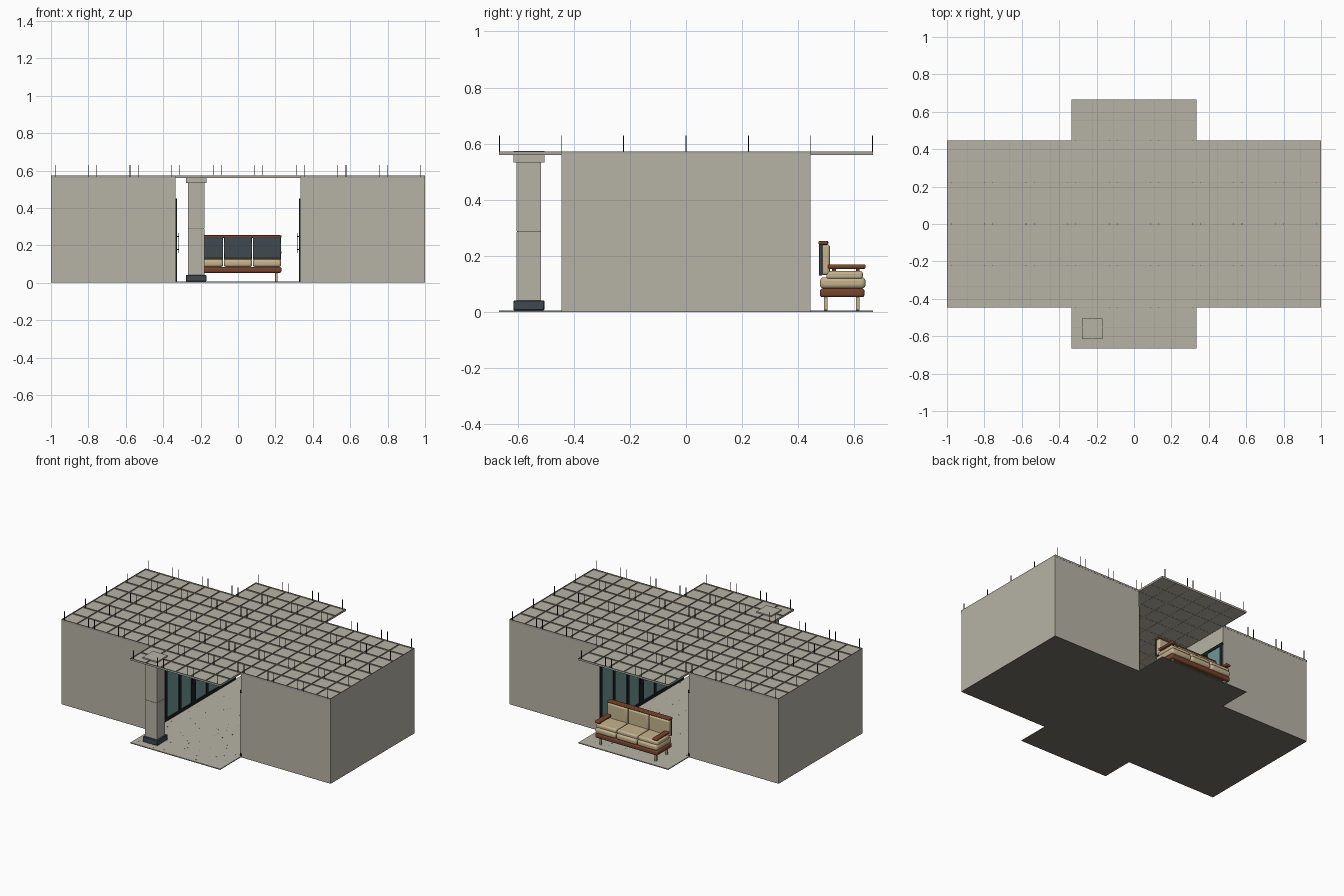
import bpy, bmesh, math, random
from mathutils import Matrix

if "Cube" in bpy.data.objects:
    bpy.data.objects.remove(bpy.data.objects["Cube"])


def material(name, r, g, b):
    m = bpy.data.materials.new(name)
    m.diffuse_color = (r, g, b, 1)
    m.use_nodes = True
    m.node_tree.nodes["Principled BSDF"].inputs["Base Color"].default_value = (r, g, b, 1)
    return m


PLASTER = material("warm_grey_plaster", 0.47, 0.45, 0.38)
METAL = material("grid_metal", 0.38, 0.37, 0.32)
UNDER = material("dark_slab", 0.17, 0.165, 0.14)
SLATE = material("slate_blue", 0.05, 0.065, 0.08)
BLACK = material("frame_black", 0.012, 0.014, 0.017)
GLASS = material("teal_glass", 0.16, 0.31, 0.30)
WOOD = material("red_brown_wood", 0.18, 0.058, 0.024)
FABRIC = material("beige_fabric", 0.56, 0.45, 0.27)

TILE = 1 / 9
MID, SIDE, FAR = 3 * TILE, 4 * TILE, 6 * TILE
TOP = 0.565


def boxes(name, mat, specs, bevel=0, segments=3):
    """One object from boxes given as (x0, x1, y0, y1, z0, z1)."""
    bm = bmesh.new()
    for x0, x1, y0, y1, z0, z1 in specs:
        place = Matrix.Translation(((x0 + x1) / 2, (y0 + y1) / 2, (z0 + z1) / 2))
        size = Matrix.Diagonal((abs(x1 - x0), abs(y1 - y0), abs(z1 - z0), 1))
        bmesh.ops.create_cube(bm, size=1, matrix=place @ size)
    mesh = bpy.data.meshes.new(name)
    bm.to_mesh(mesh)
    bm.free()
    mesh.materials.append(mat)
    ob = bpy.data.objects.new(name, mesh)
    bpy.context.collection.objects.link(ob)
    if bevel:
        mod = ob.modifiers.new("soft_edges", "BEVEL")
        mod.width, mod.segments = bevel, segments
        for o in bpy.context.selected_objects:
            o.select_set(False)
        ob.select_set(True)
        bpy.context.view_layer.objects.active = ob
        bpy.ops.object.shade_smooth_by_angle(angle=math.radians(40))
    return ob


def cross(z0, z1):
    """Plus-shaped slab: long middle bay and two wings."""
    return [(-MID, MID, -FAR, FAR, z0, z1)] + [
        (s * MID, s, -SIDE, SIDE, z0, z1) for s in (-1, 1)]


# Floor and its scattered flecks
boxes("floor_slab", UNDER, cross(0, 0.003))
boxes("floor_finish", PLASTER, cross(0.003, 0.006))
random.seed(4)
flecks = []
for _ in range(150):
    x, y = random.uniform(-0.32, 0.32), random.uniform(-0.65, 0.65)
    flecks.append((x, x + 0.004, y, y + 0.004, 0.006, 0.0065))
boxes("floor_flecks", SLATE, flecks)

# Ceiling tiles, grid bars and hanger rods
boxes("ceiling_tiles", PLASTER, cross(0.56, TOP))
bars = []
for j in range(-6, 7):
    half = 1 if abs(j) <= 4 else MID
    y = max(-FAR + 0.001, min(FAR - 0.001, j * TILE))
    bars.append((-half, half, y - 0.001, y + 0.001, 0.559, 0.572))
for i in range(-9, 10):
    half = FAR if abs(i) <= 3 else SIDE
    x = max(-0.999, min(0.999, i * TILE))
    bars.append((x - 0.001, x + 0.001, -half, half, 0.559, 0.572))
boxes("ceiling_grid", METAL, bars)

rods = []
for j in range(-3, 4):
    limit = 1 if abs(j) <= 2 else MID
    y = max(-FAR + 0.002, min(FAR - 0.002, j * 2 * TILE))
    for i in range(-9, 10, 2):
        for side in (-0.022, 0.022):
            x = i * TILE + side
            if abs(x) < limit:
                rods.append((x - 0.0015, x + 0.0015, y - 0.0015, y + 0.0015, TOP, 0.63))
boxes("hanger_rods", BLACK, rods)

# Side rooms: outer walls, glazed partition, doors
T = 0.008
for s, side in ((-1, "right"), (1, "left")):
    boxes(side + "_room_walls", PLASTER, [
        (s * MID, s, -SIDE, -SIDE + T, 0.006, 0.56),
        (s * MID, s, SIDE - T, SIDE, 0.006, 0.56),
        (s, s * (1 - T), -SIDE + T, SIDE - T, 0.006, 0.56),
        (s * MID, s * (MID + T), -SIDE + T, SIDE - T, 0.45, 0.56)])
    boxes(side + "_glazing", GLASS, [
        (s * (MID - 0.001), s * (MID + 0.005), -SIDE + T, SIDE - T, 0.006, 0.45)])
    near, away = s * (MID - 0.006), s * (MID + 0.007)
    posts = [(near, away, y - 0.011, y + 0.011, 0.006, 0.45)
             for y in (-0.432, -0.29, -0.145, -0.013, 0.013, 0.145, 0.29, 0.432)]
    rails = [(near, away, -SIDE, SIDE, z, z + h) for z, h in ((0.006, 0.02), (0.432, 0.018))]
    boxes(side + "_door_frames", BLACK, posts + rails)
    grip = s * (MID - 0.018)
    handles = []
    for y in (-0.03, 0.03):
        handles.append((grip, grip + s * 0.004, y - 0.003, y + 0.003, 0.16, 0.265))
        handles += [(grip, near, y - 0.003, y + 0.003, z, z + 0.005) for z in (0.175, 0.245)]
    boxes(side + "_door_handles", BLACK, handles)

# Column
CX, CY = -0.224, -0.56


def block(half, z0, z1):
    return (CX - half, CX + half, CY - half, CY + half, z0, z1)


boxes("column_base", SLATE, [block(0.055, 0.006, 0.042)], 0.003, 1)
boxes("column_shaft", PLASTER, [block(0.044, 0.042, 0.286), block(0.044, 0.289, 0.535)])
boxes("column_joint", UNDER, [block(0.0425, 0.286, 0.289)])
boxes("column_cap", PLASTER, [block(0.055, 0.533, 0.5735)])

# Sofa facing the back opening
W = 0.232
seats = [(-0.155 + 0.155 * k) for k in range(3)]
boxes("sofa_legs", FABRIC, [(x - 0.007, x + 0.007, y - 0.007, y + 0.007, 0.006, 0.056)
                            for x in (-0.205, 0.205) for y in (0.498, 0.612)], 0.003)
boxes("sofa_base_rail", WOOD, [(-W, W, 0.477, 0.636, 0.053, 0.084)], 0.009)
boxes("sofa_lower_cushions", FABRIC, [(x - 0.076, x + 0.076, 0.477, 0.64, 0.084, 0.124)
                                      for x in seats], 0.014)
boxes("sofa_seat_cushions", FABRIC, [(x - 0.075, x + 0.075, 0.5, 0.63, 0.118, 0.146)
                                     for x in seats], 0.009)
boxes("sofa_back_cushions", FABRIC, [(x - 0.075, x + 0.075, 0.482, 0.513, 0.132, 0.242)
                                     for x in seats], 0.01)
boxes("sofa_back_panels", SLATE, [(x - 0.0755, x + 0.0755, 0.474, 0.486, 0.13, 0.243)
                                  for x in seats], 0.002, 1)
boxes("sofa_top_rail", WOOD, [(-W, W, 0.472, 0.507, 0.24, 0.254)], 0.005)
arms, supports = [], []
for s in (-1, 1):
    arms.append((s * W, s * (W - 0.035), 0.505, 0.64, 0.154, 0.17))
    supports += [(s * (W - 0.012), s * (W - 0.024), y, y + 0.014, 0.115, 0.157)
                 for y in (0.52, 0.605)]
boxes("sofa_arm_rests", WOOD, arms, 0.006)
boxes("sofa_arm_supports", WOOD, supports)
